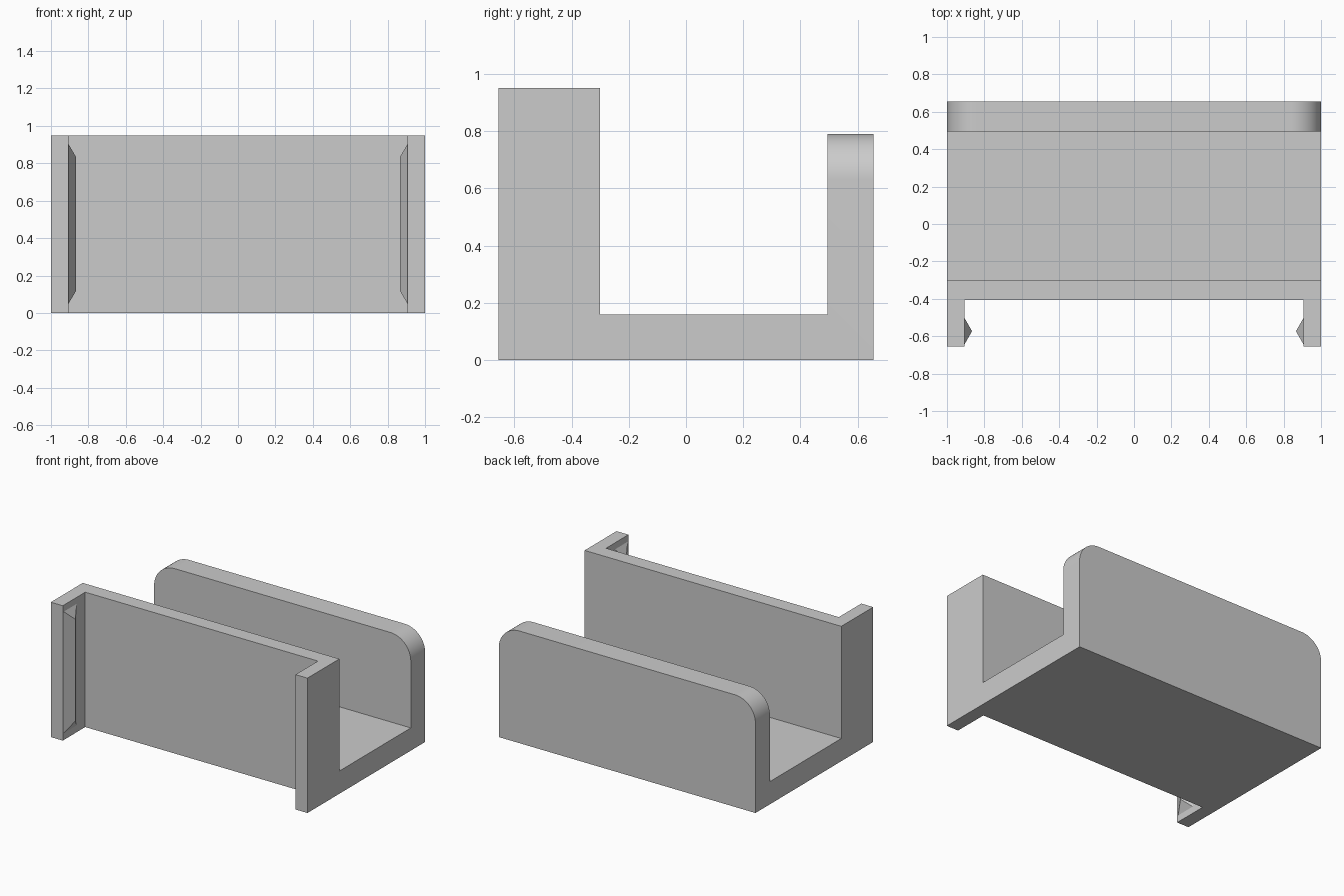
import bpy
import bmesh
import math

cube = bpy.data.objects.get("Cube")
if cube:
    bpy.data.objects.remove(cube, do_unlink=True)

grey = bpy.data.materials.new("plain grey")
grey.use_nodes = True
colour = (0.6, 0.6, 0.6, 1)
grey.diffuse_color = colour
grey.node_tree.nodes["Principled BSDF"].inputs["Base Color"].default_value = colour

# Overall dimensions
FRONT, BACK = -0.655, 0.655
PANEL_FRONT, PANEL_BACK = -0.405, -0.3
LIP_FRONT = 0.495
HEIGHT, LIP_HEIGHT, FLOOR = 0.95, 0.79, 0.16
FLANGE_X = 0.907


def make_object(name, bm):
    bmesh.ops.recalc_face_normals(bm, faces=bm.faces[:])
    mesh = bpy.data.meshes.new(name)
    bm.to_mesh(mesh)
    bm.free()
    mesh.materials.append(grey)
    obj = bpy.data.objects.new(name, mesh)
    bpy.context.collection.objects.link(obj)
    return obj


def activate(obj):
    bpy.ops.object.select_all(action="DESELECT")
    obj.select_set(True)
    bpy.context.view_layer.objects.active = obj


# Channel body: side profile swept across the width
profile = [(FRONT, 0), (BACK, 0), (BACK, LIP_HEIGHT), (LIP_FRONT, LIP_HEIGHT),
           (LIP_FRONT, FLOOR), (PANEL_BACK, FLOOR), (PANEL_BACK, HEIGHT), (FRONT, HEIGHT)]
bm = bmesh.new()
side = bm.faces.new([bm.verts.new((-1, y, z)) for y, z in profile])
swept = bmesh.ops.extrude_face_region(bm, geom=[side])["geom"]
bmesh.ops.translate(bm, vec=(2, 0, 0),
                    verts=[v for v in swept if isinstance(v, bmesh.types.BMVert)])

# Rounded upper corners of the rear lip
corners = [e for e in bm.edges
           if all(abs(v.co.z - LIP_HEIGHT) < 0.001 for v in e.verts)
           and abs(e.verts[0].co.x - e.verts[1].co.x) < 0.001]
bmesh.ops.bevel(bm, geom=corners, offset=0.16, offset_type="OFFSET",
                segments=16, profile=0.5, affect="EDGES")
body = make_object("channel_body", bm)

# Front recess, leaving a flange on each side
bm = bmesh.new()
bmesh.ops.create_cube(bm, size=1)
for v in bm.verts:
    v.co.x *= 2 * FLANGE_X
    v.co.y = PANEL_FRONT if v.co.y > 0 else FRONT - 0.2
    v.co.z = HEIGHT + 0.2 if v.co.z > 0 else -0.2
cutter = make_object("recess_cutter", bm)
cutter.hide_render = True
cut = body.modifiers.new("front recess", "BOOLEAN")
cut.operation = "DIFFERENCE"
cut.solver = "EXACT"
cut.object = cutter
activate(body)
bpy.ops.object.modifier_apply(modifier=cut.name)
bpy.data.objects.remove(cutter, do_unlink=True)
bpy.ops.object.shade_smooth_by_angle(angle=math.radians(30))

# Pointed snap ridge on the inside of each flange
for name, s in (("left_snap_ridge", 1), ("right_snap_ridge", -1)):
    bm = bmesh.new()
    ends = []
    for base_z, tip_z in ((0.048, 0.118), (0.904, 0.834)):
        ends.append([bm.verts.new((s * x, y, z)) for x, y, z in (
            (FLANGE_X, -0.645, base_z), (0.866, -0.573, tip_z), (FLANGE_X, -0.501, base_z))])
    low, high = ends
    bm.faces.new(low)
    bm.faces.new(high)
    for i in range(3):
        j = (i + 1) % 3
        bm.faces.new((low[i], low[j], high[j], high[i]))
    make_object(name, bm)
